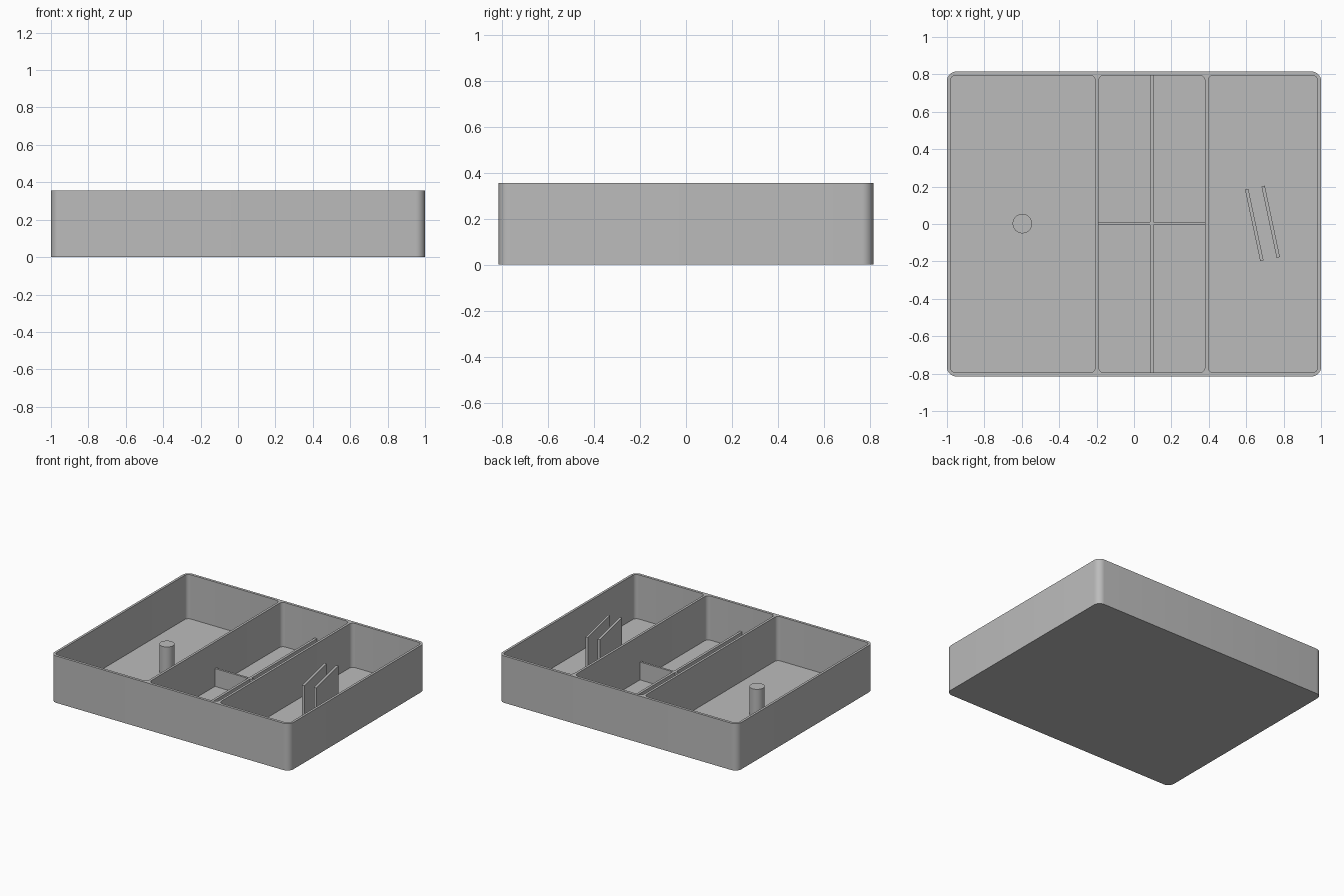
import bpy
import bmesh
from math import radians, pi, cos, sin

if "Cube" in bpy.data.objects:
    bpy.data.objects.remove(bpy.data.objects["Cube"])

HEIGHT = 0.355
FLOOR = 0.02
HALF_Y = 0.815
INNER_Y = 0.795
WALL = 0.018

grey = bpy.data.materials.new("plain_grey")
grey.use_nodes = True
colour = (0.5, 0.5, 0.5, 1)
grey.diffuse_color = colour
grey.node_tree.nodes["Principled BSDF"].inputs["Base Color"].default_value = colour


def prism(name, outline, z0, z1):
    """Extrude a closed outline from z0 to z1."""
    bm = bmesh.new()
    base = bm.faces.new([bm.verts.new((x, y, z0)) for x, y in outline])
    top = bmesh.ops.extrude_face_region(bm, geom=[base])["geom"]
    verts = [g for g in top if isinstance(g, bmesh.types.BMVert)]
    bmesh.ops.translate(bm, verts=verts, vec=(0, 0, z1 - z0))
    bmesh.ops.recalc_face_normals(bm, faces=bm.faces)
    mesh = bpy.data.meshes.new(name)
    bm.to_mesh(mesh)
    bm.free()
    mesh.materials.append(grey)
    obj = bpy.data.objects.new(name, mesh)
    bpy.context.collection.objects.link(obj)
    return obj


def rounded(x0, x1, y0, y1, r, steps=8):
    """Rectangle outline with rounded corners."""
    corners = [(x1 - r, y1 - r), (x0 + r, y1 - r), (x0 + r, y0 + r), (x1 - r, y0 + r)]
    return [(cx + r * cos((i + k / steps) * pi / 2), cy + r * sin((i + k / steps) * pi / 2))
            for i, (cx, cy) in enumerate(corners) for k in range(steps + 1)]


def box(x0, x1, y0, y1):
    return [(x0, y0), (x1, y0), (x1, y1), (x0, y1)]


def smooth(obj):
    bpy.ops.object.select_all(action="DESELECT")
    obj.select_set(True)
    bpy.context.view_layer.objects.active = obj
    bpy.ops.object.shade_smooth_by_angle(angle=radians(30))


# Tray body with three hollowed compartments
tray = prism("tray", rounded(-1, 1, -HALF_Y, HALF_Y, 0.05), 0, HEIGHT)
for name, x0, x1 in (("left", -0.982, -0.207), ("middle", -0.189, 0.379), ("right", 0.397, 0.982)):
    cutter = prism(name + "_pocket_cutter", rounded(x0, x1, -INNER_Y, INNER_Y, 0.03), FLOOR, 0.5)
    cutter.hide_render = True
    cut = tray.modifiers.new(name + "_pocket", "BOOLEAN")
    cut.operation = "DIFFERENCE"
    cut.solver = "EXACT"
    cut.object = cutter
    bpy.context.view_layer.objects.active = tray
    bpy.ops.object.modifier_apply(modifier=cut.name)
    bpy.data.objects.remove(cutter)
smooth(tray)

# Low crossed dividers in the middle compartment
prism("long_divider", box(0.086, 0.105, -0.8, 0.8), 0.01, 0.155)
prism("cross_divider_right", box(-0.195, 0.086, -0.006, 0.01), 0.01, 0.155)
prism("cross_divider_left", box(0.105, 0.385, -0.006, 0.01), 0.01, 0.155)

# Round post in one side compartment
post = prism("post", [(-0.597 + 0.052 * cos(i * pi / 24), 0.002 + 0.052 * sin(i * pi / 24))
                      for i in range(48)], 0.01, 0.23)
smooth(post)

# Pair of slanted upright plates in the other side compartment
for name, x, y in (("inner_plate", 0.643, -0.005), ("outer_plate", 0.731, 0.012)):
    plate = prism(name, box(-WALL / 2, WALL / 2, -0.195, 0.195), 0.01, 0.333)
    plate.location = (x, y, 0)
    plate.rotation_euler.z = radians(12)
